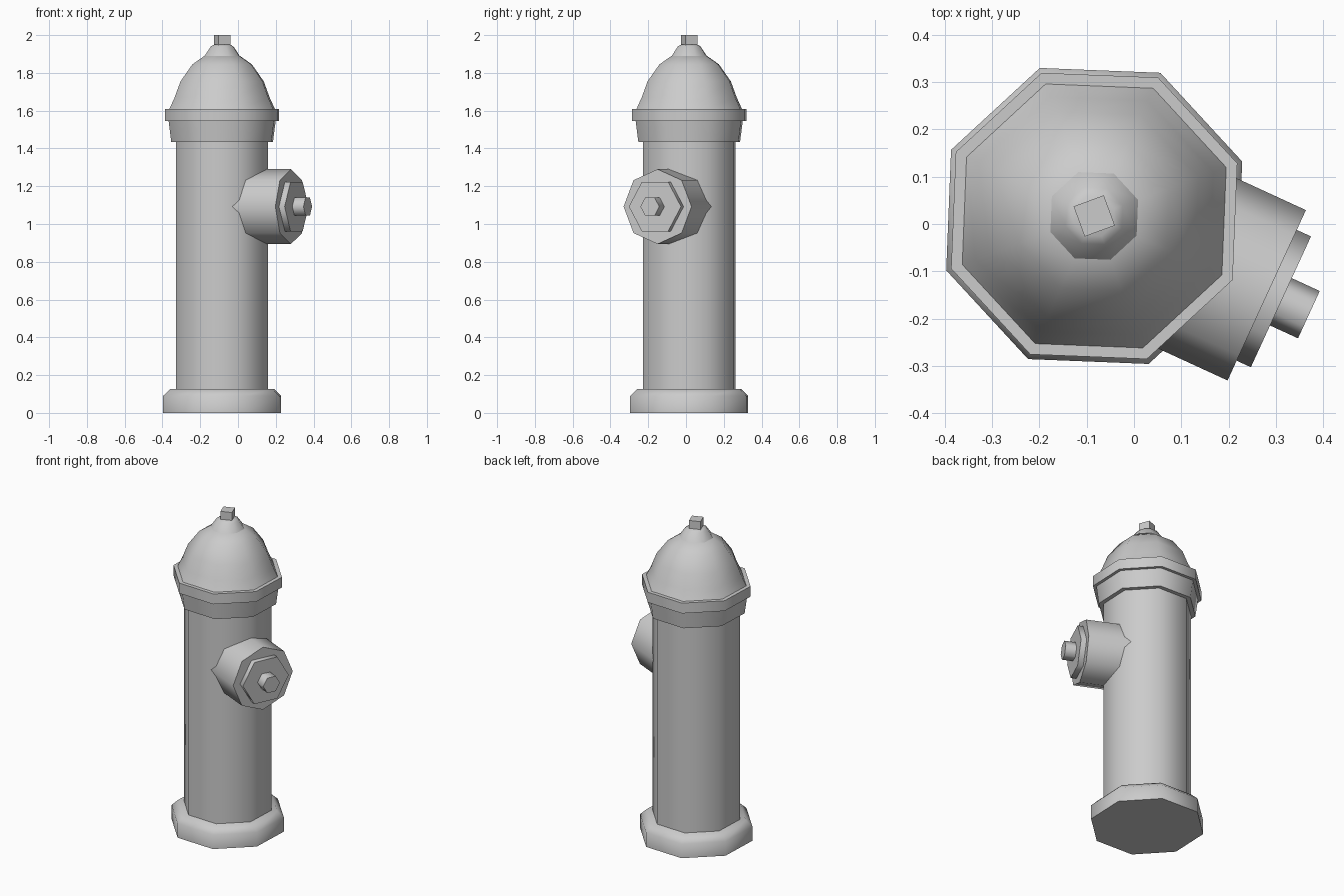
import bpy, bmesh, math
from mathutils import Matrix, Vector

cube = bpy.data.objects.get("Cube")
if cube:
    bpy.data.objects.remove(cube, do_unlink=True)

grey = bpy.data.materials.new("plain grey")
grey.use_nodes = True
colour = (0.6, 0.6, 0.6, 1)
grey.diffuse_color = colour
grey.node_tree.nodes["Principled BSDF"].inputs["Base Color"].default_value = colour

AXIS = Vector((-0.084, 0.017, 0))
TURN = math.radians(20.2)          # twist of the octagonal column
OUT = math.radians(-24.7)          # heading of the side outlet


def lathe(name, profile, sides, matrix, phase=0.0):
    """Sweep (radius, height) pairs into a closed faceted solid."""
    bm = bmesh.new()
    rings = []
    for r, h in profile:
        angles = [phase + math.tau * i / sides for i in range(sides)]
        rings.append([bm.verts.new((r * math.cos(a), r * math.sin(a), h)) for a in angles])
    for low, high in zip(rings, rings[1:]):
        for i in range(sides):
            j = (i + 1) % sides
            bm.faces.new((low[i], low[j], high[j], high[i]))
    bm.faces.new(rings[0][::-1])
    bm.faces.new(rings[-1])
    mesh = bpy.data.meshes.new(name)
    bm.to_mesh(mesh)
    bm.free()
    mesh.materials.append(grey)
    obj = bpy.data.objects.new(name, mesh)
    obj.matrix_world = matrix
    bpy.context.collection.objects.link(obj)
    bpy.ops.object.select_all(action='DESELECT')
    obj.select_set(True)
    bpy.context.view_layer.objects.active = obj
    bpy.ops.object.shade_smooth_by_angle(angle=math.radians(62))
    return obj


# Upright column
upright = Matrix.Translation(AXIS)
column = {
    "base": [(0.333, 0), (0.333, 0.09), (0.293, 0.127)],
    "barrel": [(0.26, 0.12), (0.26, 1.45)],
    "collar": [(0.287, 1.435), (0.302, 1.545)],
    "rim": [(0.322, 1.545), (0.322, 1.61)],
    "bonnet": [(0.297, 1.61), (0.268, 1.67), (0.235, 1.755), (0.168, 1.845), (0.1, 1.89)],
    "top_flange": [(0.1, 1.888), (0.064, 1.94), (0.045, 1.95)],
}
for name, profile in column.items():
    lathe(name, profile, 8, upright, TURN)
lathe("top_nut", [(0.048, 1.94), (0.048, 2.0)], 4, upright, TURN + math.pi / 4)

# Side outlet, its local z pointing outwards and local y upwards
outward = (Matrix.Translation(AXIS + Vector((0, 0, 1.092)))
           @ Matrix.Rotation(OUT + math.pi / 2, 4, 'Z')
           @ Matrix.Rotation(math.pi / 2, 4, 'X'))
lathe("outlet", [(0.198, 0.1), (0.198, 0.401)], 8, outward)
lathe("outlet_cap", [(0.152, 0.39), (0.152, 0.434)], 6, outward)
lathe("outlet_nut", [(0.055, 0.42), (0.055, 0.499)], 6, outward)
